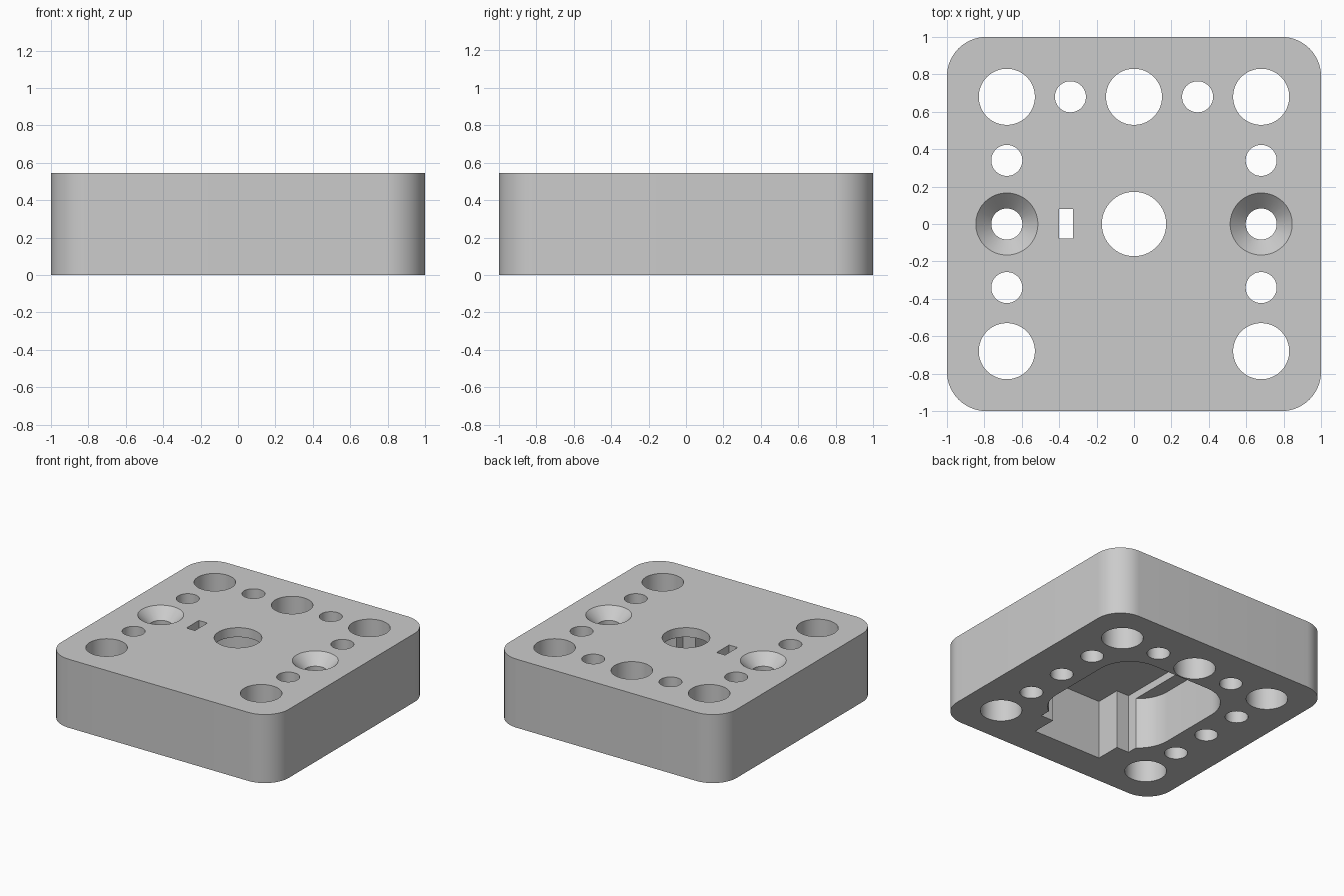
import bpy, bmesh
from math import radians, sin, cos
from mathutils import Matrix, Vector

if "Cube" in bpy.data.objects:
    bpy.data.objects.remove(bpy.data.objects["Cube"], do_unlink=True)

HEIGHT = 0.545
CEILING = 0.47
RIM = 0.68


def prism(bm, outline, z0, z1):
    """Extrude a counter-clockwise outline from z0 to z1."""
    face = bm.faces.new([bm.verts.new((x, y, z0)) for x, y in outline])
    new = bmesh.ops.extrude_face_region(bm, geom=[face], use_keep_orig=True)["geom"]
    verts = [g for g in new if isinstance(g, bmesh.types.BMVert)]
    bmesh.ops.translate(bm, verts=verts, vec=Vector((0, 0, z1 - z0)))


def rounded_square(half, radius, steps=14):
    points = []
    for quarter, (sx, sy) in enumerate([(1, 1), (-1, 1), (-1, -1), (1, -1)]):
        for i in range(steps + 1):
            a = radians(90 * (quarter + i / steps))
            points.append((sx * (half - radius) + radius * cos(a),
                           sy * (half - radius) + radius * sin(a)))
    return points


def round_cut(bm, x, y, z0, z1, r0, r1=None):
    bmesh.ops.create_cone(bm, cap_ends=True, segments=64, radius1=r0,
                          radius2=r0 if r1 is None else r1, depth=z1 - z0,
                          matrix=Matrix.Translation((x, y, (z0 + z1) / 2)))


def finish(bm, name):
    bmesh.ops.recalc_face_normals(bm, faces=bm.faces)
    mesh = bpy.data.meshes.new(name)
    bm.to_mesh(mesh)
    bm.free()
    obj = bpy.data.objects.new(name, mesh)
    bpy.context.collection.objects.link(obj)
    return obj


def carve(target, bm, name):
    """Cut the shapes out of the target, then drop the cutter."""
    cutter = finish(bm, name)
    cutter.hide_render = True
    mod = target.modifiers.new(name, "BOOLEAN")
    mod.operation = "DIFFERENCE"
    mod.solver = "EXACT"
    mod.object = cutter
    bpy.context.view_layer.objects.active = target
    bpy.ops.object.modifier_apply(modifier=mod.name)
    bpy.data.objects.remove(cutter, do_unlink=True)


# Rounded block
bm = bmesh.new()
prism(bm, rounded_square(1, 0.21), 0, HEIGHT)
block = finish(bm, "mounting_block")

# Through holes around the rim and the stepped housing slot underneath
bm = bmesh.new()
for x, y in [(-RIM, RIM), (0, RIM), (RIM, RIM), (-RIM, -RIM), (RIM, -RIM)]:
    round_cut(bm, x, y, -0.1, 0.7, 0.15)
for s in (-1, 1):
    round_cut(bm, s * RIM / 2, RIM, -0.1, 0.7, 0.083)
    for y in (-RIM / 2, 0, RIM / 2):
        round_cut(bm, s * RIM, y, -0.1, 0.7, 0.083)
half = [(0.3, -0.75), (0.3, -0.55), (0.41, -0.55), (0.41, 0.44)]
prism(bm, half + [(-x, y) for x, y in reversed(half)], -0.1, CEILING)
carve(block, bm, "holes_and_slot")

# Rounded pocket, countersinks, centre hole and small window
bm = bmesh.new()
prism(bm, rounded_square(0.52, 0.27), -0.12, 0.41)
for s in (-1, 1):
    round_cut(bm, s * RIM, 0, HEIGHT - 0.103, HEIGHT + 0.02, 0.063, 0.186)
round_cut(bm, 0, 0, 0.44, 0.7, 0.172)
prism(bm, [(-0.4, -0.077), (-0.325, -0.077), (-0.325, 0.08), (-0.4, 0.08)], 0.44, 0.7)
carve(block, bm, "pocket_and_countersinks")

# Single grey material
grey = bpy.data.materials.new("light grey")
grey.use_nodes = True
colour = (0.6, 0.6, 0.6, 1)
grey.diffuse_color = colour
grey.node_tree.nodes["Principled BSDF"].inputs["Base Color"].default_value = colour
block.data.materials.clear()
block.data.materials.append(grey)
for poly in block.data.polygons:
    poly.material_index = 0

# Smooth curved walls, keep crisp rims
bpy.ops.object.select_all(action="DESELECT")
block.select_set(True)
bpy.context.view_layer.objects.active = block
bpy.ops.object.shade_smooth_by_angle(angle=radians(30))
